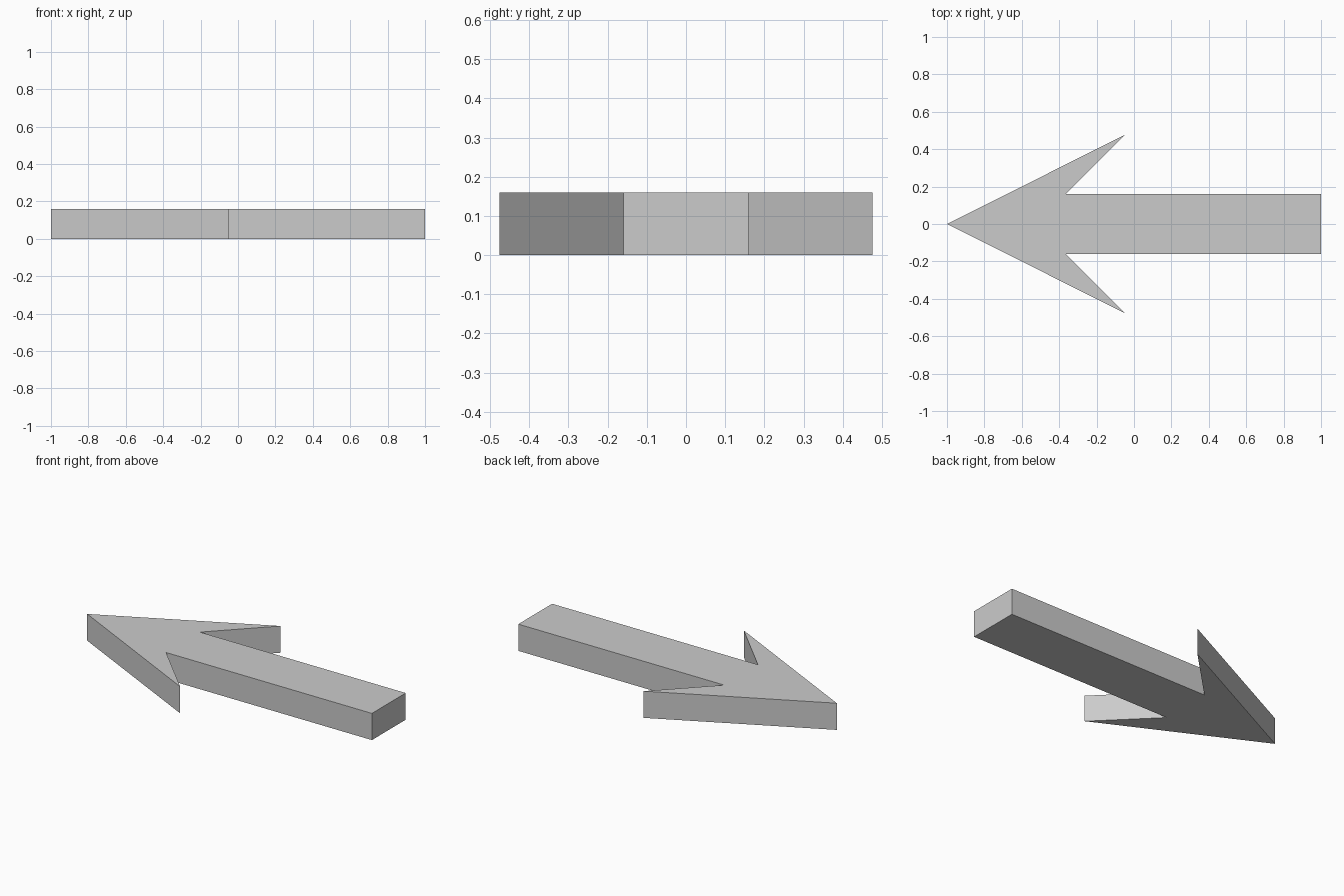
import bpy
import bmesh

cube = bpy.data.objects.get("Cube")
if cube:
    bpy.data.objects.remove(cube, do_unlink=True)

# Plain grey material
grey = bpy.data.materials.new("light_grey")
grey.use_nodes = True
colour = (0.6, 0.6, 0.6, 1)
grey.diffuse_color = colour
grey.node_tree.nodes["Principled BSDF"].inputs["Base Color"].default_value = colour

# Half outline from tip to tail, mirrored across the shaft axis
THICKNESS = 0.16
half = [(-0.05, 0.476), (-0.365, 0.16), (1, 0.16)]
outline = [(-1, 0)] + half + [(x, -y) for x, y in reversed(half)]

# Extrude the outline into a flat slab
bm = bmesh.new()
base = bm.faces.new([bm.verts.new((x, y, 0)) for x, y in outline])
slab = bmesh.ops.extrude_face_region(bm, geom=[base], use_keep_orig=True)
top = [v for v in slab["geom"] if isinstance(v, bmesh.types.BMVert)]
bmesh.ops.translate(bm, verts=top, vec=(0, 0, THICKNESS))
bmesh.ops.recalc_face_normals(bm, faces=bm.faces)

mesh = bpy.data.meshes.new("arrow")
bm.to_mesh(mesh)
bm.free()
mesh.materials.append(grey)
arrow = bpy.data.objects.new("arrow", mesh)
bpy.context.collection.objects.link(arrow)
